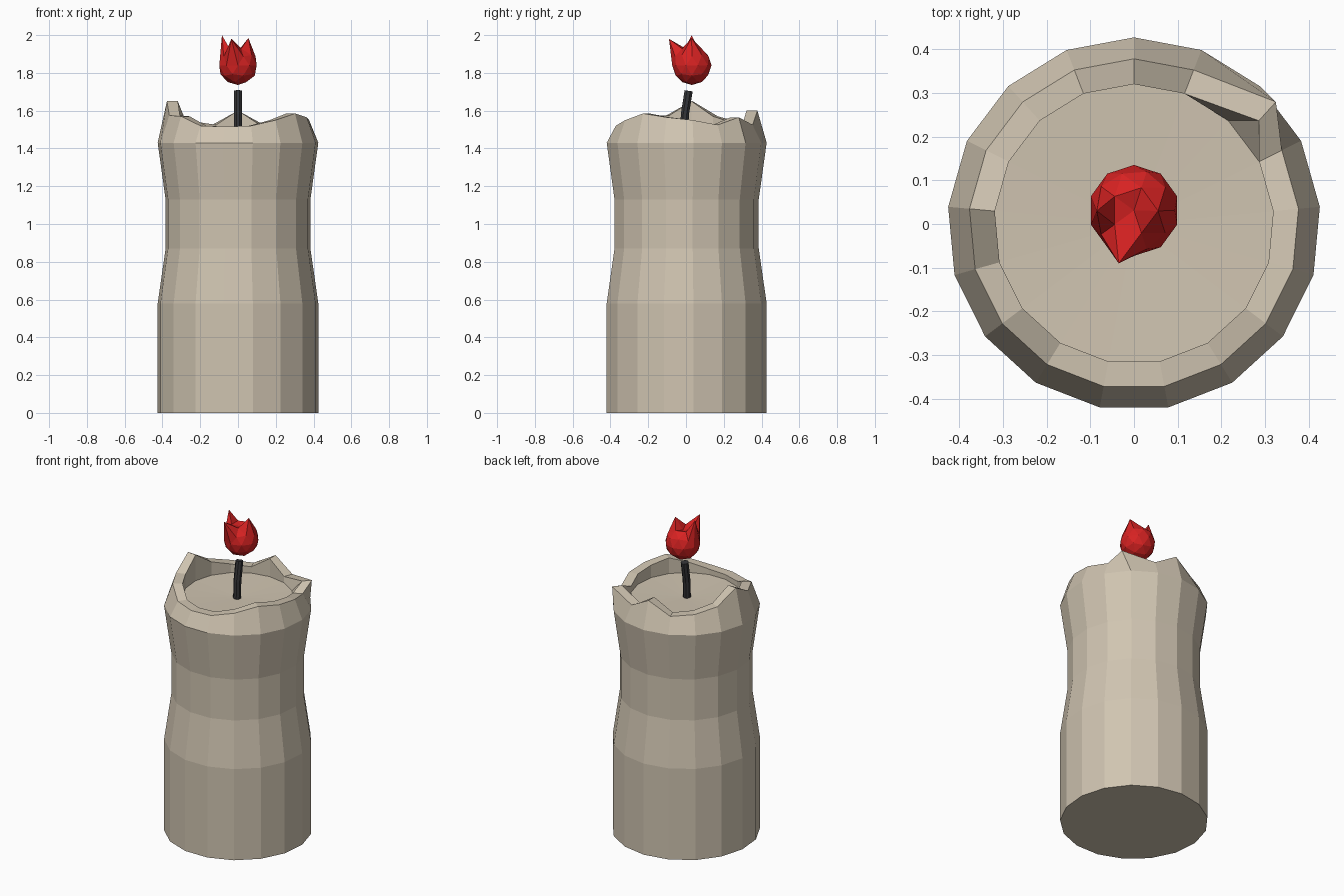
import bpy
import bmesh
import math
from mathutils import Vector

cube = bpy.data.objects.get("Cube")
if cube:
    bpy.data.objects.remove(cube, do_unlink=True)


def make_material(name, rgb):
    mat = bpy.data.materials.new(name)
    mat.use_nodes = True
    color = (*rgb, 1.0)
    mat.diffuse_color = color
    shader = next(n for n in mat.node_tree.nodes if n.type == "BSDF_PRINCIPLED")
    shader.inputs["Base Color"].default_value = color
    shader.inputs["Roughness"].default_value = 0.8
    return mat


def finish(bm, name, mat):
    bmesh.ops.recalc_face_normals(bm, faces=bm.faces[:])
    mesh = bpy.data.meshes.new(name)
    bm.to_mesh(mesh)
    bm.free()
    mesh.materials.append(mat)
    obj = bpy.data.objects.new(name, mesh)
    bpy.context.collection.objects.link(obj)
    return obj


def bridge(bm, lower, upper):
    n = len(lower)
    for i in range(n):
        j = (i + 1) % n
        bm.faces.new((lower[i], lower[j], upper[j], upper[i]))


wax = make_material("warm cream wax", (0.63, 0.555, 0.44))
char = make_material("charred wick", (0.035, 0.035, 0.038))
red = make_material("flame red", (0.68, 0.016, 0.016))

# Candle body: lathe rings, an uneven melted rim and a sunken pool
SIDES = 17
RIM_HEIGHTS = [1.60, 1.525, 1.565, 1.525, 1.55, 1.565, 1.585, 1.55, 1.52,
               1.515, 1.52, 1.57, 1.575, 1.65, 1.57, 1.54, 1.525]
SAGGING = 2  # rim corner that has slumped sideways


def ring(bm, radius, heights, slump=0.0):
    verts = []
    for i, z in enumerate(heights):
        a = math.tau * i / SIDES
        shift = slump if i == SAGGING else 0.0
        verts.append(bm.verts.new((radius * math.sin(a) + shift, radius * math.cos(a), z)))
    return verts


bm = bmesh.new()
profile = [(0.427, 0), (0.427, 0.58), (0.385, 0.87), (0.385, 1.13), (0.427, 1.43)]
rings = [ring(bm, r, [z] * SIDES) for r, z in profile]
rings.append(ring(bm, 0.378, RIM_HEIGHTS, 0.07))
rings.append(ring(bm, 0.32, RIM_HEIGHTS, 0.07))
rings.append(ring(bm, 0.32, [1.485] * SIDES))
for lower, upper in zip(rings, rings[1:]):
    bridge(bm, lower, upper)
bm.faces.new(rings[0])
pool_center = bm.verts.new((0, 0, 1.475))
for i in range(SIDES):
    bm.faces.new((rings[-1][i], rings[-1][(i + 1) % SIDES], pool_center))
finish(bm, "candle_body", wax)

# Wick: a slightly bent rod
bm = bmesh.new()
path = [(-0.01, 1.46), (-0.006, 1.58), (0.014, 1.705)]
loops = []
for y, z in path:
    tilt = 0.15 if z > 1.5 else 0.0
    loop = []
    for k in range(8):
        a = math.tau * (k + 0.5) / 8
        c, s = 0.023 * math.cos(a), 0.023 * math.sin(a)
        loop.append(bm.verts.new((c, y + s, z - s * tilt)))
    loops.append(loop)
for lower, upper in zip(loops, loops[1:]):
    bridge(bm, lower, upper)
bm.faces.new(loops[0])
bm.faces.new(loops[-1])
finish(bm, "wick", char)

# Flame: a faceted ball with three corners drawn up into tongues
bm = bmesh.new()
bmesh.ops.create_icosphere(bm, subdivisions=2, radius=0.104)
center = Vector((0, 0.031, 1.84))
bmesh.ops.translate(bm, verts=bm.verts[:], vec=center)
pole = max(bm.verts, key=lambda v: v.co.z)
pole.co.z = 1.915
tongues = [((-0.085, 0.03, 1.90), (-0.085, 0.03, 2.0)),
           ((-0.035, -0.05, 1.90), (-0.035, -0.09, 1.98)),
           ((0.05, 0.03, 1.93), (0.055, 0.03, 1.985))]
free = [v for v in bm.verts if v is not pole]
for base, tip in tongues:
    corner = min(free, key=lambda v: (v.co - Vector(base)).length)
    free.remove(corner)
    corner.co = tip
finish(bm, "flame", red)
